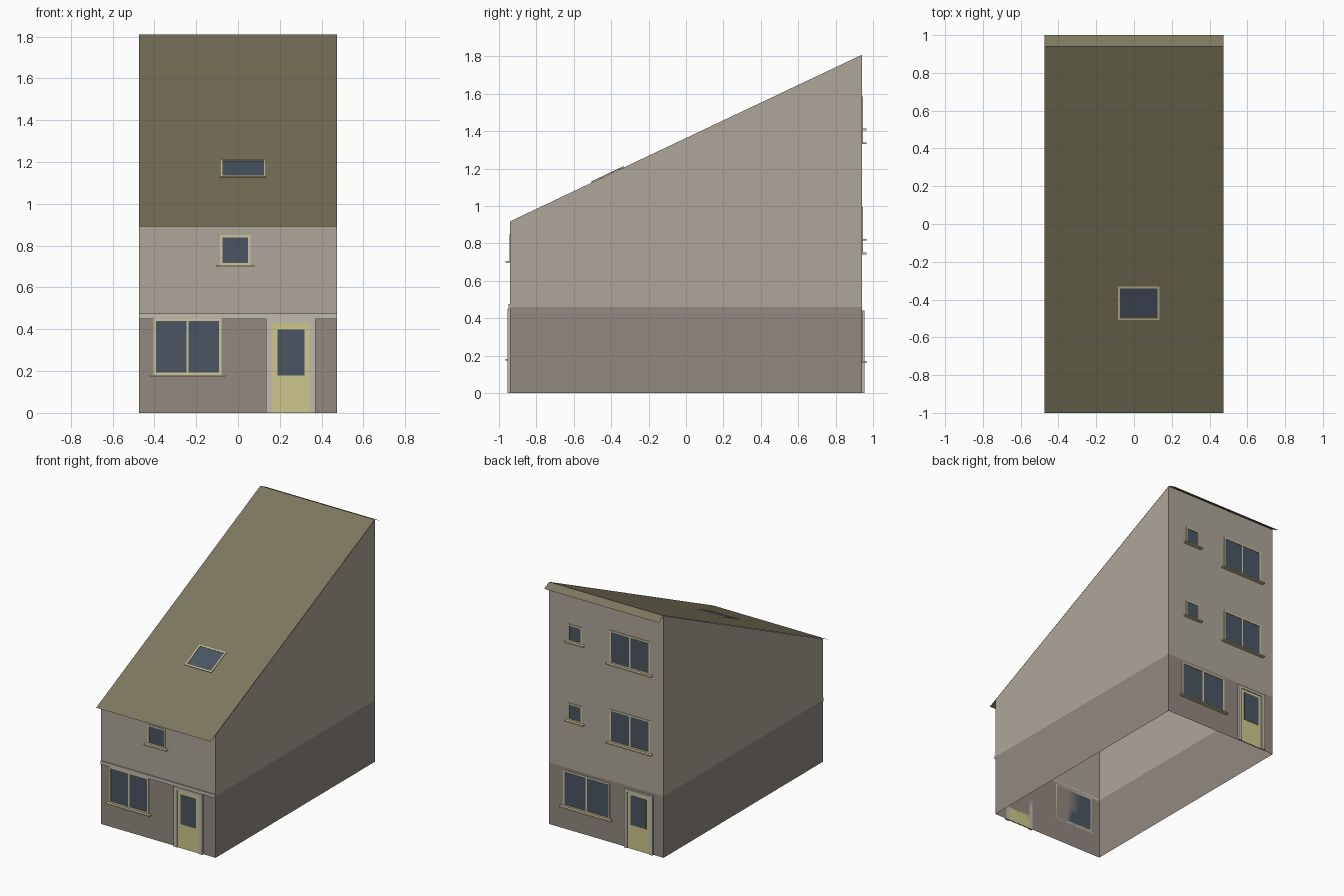
import bpy, bmesh
from mathutils import Matrix, Vector

if "Cube" in bpy.data.objects:
    bpy.data.objects.remove(bpy.data.objects["Cube"])

W, D = 0.473, 0.94                      # half width, half depth of the house
SPLIT, EAVE, RIDGE = 0.46, 0.92, 1.81   # storey line, roof height at front and back wall
SLOPE = (RIDGE - EAVE) / (2 * D)


def material(name, r, g, b):
    m = bpy.data.materials.new(name)
    m.diffuse_color = [(c / 255) ** 2.2 for c in (r, g, b)] + [1]
    m.use_nodes = True
    m.node_tree.nodes["Principled BSDF"].inputs["Base Color"].default_value = m.diffuse_color
    return m


RENDER = material("render", 172, 165, 152)
BASE = material("base", 145, 136, 127)
ROOF = material("roof", 124, 119, 94)
TRIM = material("trim", 190, 184, 174)
CREAM = material("cream", 205, 196, 155)
DOOR = material("door", 205, 198, 140)
GLASS = material("glass", 75, 86, 98)


def finish(name, bm, mat):
    me = bpy.data.meshes.new(name)
    bm.to_mesh(me)
    bm.free()
    me.materials.append(mat)
    ob = bpy.data.objects.new(name, me)
    bpy.context.collection.objects.link(ob)


def sheet(name, polys, mat):
    bm = bmesh.new()
    for poly in polys:
        bm.faces.new([bm.verts.new(p) for p in poly])
    bmesh.ops.remove_doubles(bm, verts=bm.verts, dist=1e-5)
    finish(name, bm, mat)


def boxes(name, frame, items, mat):
    """Boxes (u0, u1, v0, v1, depth) standing out of the wall plane given by frame."""
    bm = bmesh.new()
    for u0, u1, v0, v1, d in items:
        m = Matrix.Translation(((u0 + u1) / 2, (v0 + v1) / 2, d / 2))
        s = Matrix.Diagonal((u1 - u0, v1 - v0, d, 1))
        bmesh.ops.create_cube(bm, size=1, matrix=frame @ m @ s)
    finish(name, bm, mat)


def plane(origin, u, v):
    u, v = Vector(u).normalized(), Vector(v).normalized()
    m = Matrix((u, v, u.cross(v))).transposed().to_4x4()
    m.translation = origin
    return m


FRONT = plane((0, -D, 0), (1, 0, 0), (0, 0, 1))
BACK = plane((0, D, 0), (-1, 0, 0), (0, 0, 1))
PITCH = plane((0, -D, EAVE), (1, 0, 0), (0, 1, SLOPE))


def window(name, frame, u0, u1, v0, v1, panes=1, sill=True, t=0.011):
    # frame bars, mullion, glass and sill
    bars = [(u0, u0 + t, v0, v1, 0.005), (u1 - t, u1, v0, v1, 0.005),
            (u0 + t, u1 - t, v0, v0 + t, 0.005), (u0 + t, u1 - t, v1 - t, v1, 0.005)]
    if panes == 2:
        c = (u0 + u1) / 2
        bars.append((c - 0.005, c + 0.005, v0 + t, v1 - t, 0.005))
    boxes(name + "_frame", frame, bars, CREAM)
    boxes(name + "_glass", frame, [(u0 + t, u1 - t, v0 + t, v1 - t, 0.002)], GLASS)
    if sill:
        boxes(name + "_sill", frame, [(u0 - 0.02, u1 + 0.02, v0 - 0.009, v0, 0.025)], CREAM)


def door(name, frame, u, top):
    # surround, leaf and glazed panel
    h = top - 0.02
    boxes(name + "_surround", frame, [(u - 0.118, u - 0.09, 0, top, 0.015),
          (u + 0.09, u + 0.118, 0, top, 0.015), (u - 0.09, u + 0.09, h, top, 0.015)], TRIM)
    boxes(name + "_leaf", frame, [(u - 0.09, u + 0.09, 0, h, 0.008)], DOOR)
    boxes(name + "_glass", frame, [(u - 0.064, u + 0.064, 0.18, 0.4, 0.01)], GLASS)


# Open-bottomed wall shell: darker ground storey, lighter upper storeys
corners = [(-W, -D), (W, -D), (W, D), (-W, D)]


def ring(low, high):
    pairs = zip(corners, corners[1:] + corners[:1])
    return [[(*a, low), (*b, low), (*b, high(b[1])), (*a, high(a[1]))] for a, b in pairs]


sheet("ground_walls", ring(0, lambda y: SPLIT), BASE)
sheet("upper_walls", ring(SPLIT, lambda y: EAVE + SLOPE * (y + D) - 0.002), RENDER)

# Roof sheet with front overhang and short rear slope
profile = [(-1, EAVE - SLOPE * (1 - D)), (D, RIDGE), (1, RIDGE - 0.03)]
sheet("roof", [[(-W, *a), (W, *a), (W, *b), (-W, *b)]
               for a, b in zip(profile, profile[1:])], ROOF)
window("skylight", PITCH, -0.085, 0.135, 0.481, 0.675, sill=False)

# Front
boxes("front_band", FRONT, [(-W, W, 0.45, 0.475, 0.01)], TRIM)
window("front_ground_window", FRONT, -0.403, -0.079, 0.182, 0.45, 2)
window("front_upper_window", FRONT, -0.085, 0.06, 0.706, 0.85)
door("front_door", FRONT, 0.253, 0.45)

# Back (u runs towards -x)
window("back_ground_window", BACK, -0.355, 0.03, 0.17, 0.44, 2)
door("back_door", BACK, 0.272, 0.44)
for floor, z in (("first", 0.75), ("second", 1.34)):
    window(f"back_{floor}_large_window", BACK, 0.03, 0.362, z, z + 0.245, 2)
    window(f"back_{floor}_small_window", BACK, -0.315, -0.2, z + 0.073, z + 0.2)
